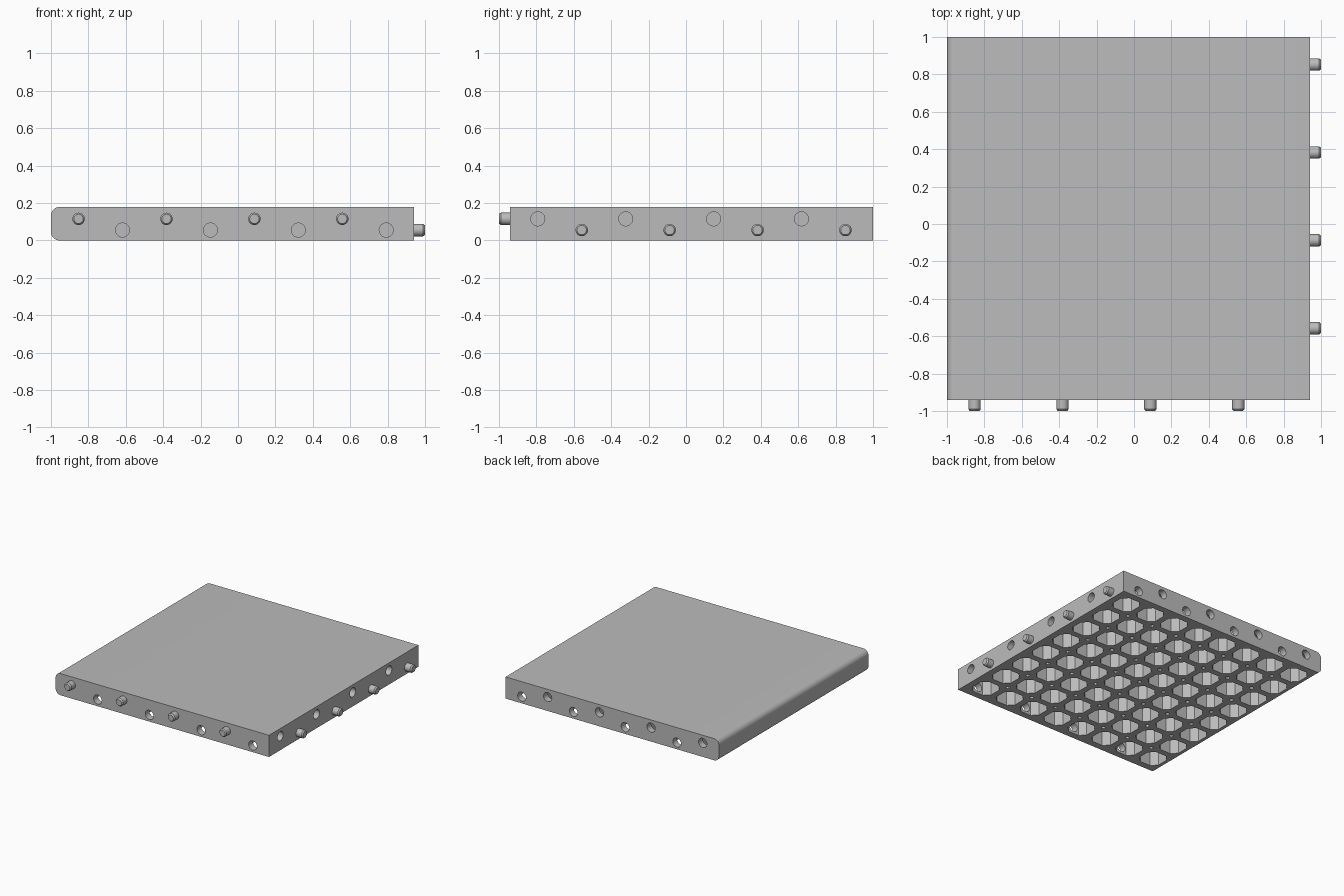
import bpy, bmesh
from math import pi, sin, cos
from mathutils import Matrix, Vector

cube = bpy.data.objects.get("Cube")
if cube:
    bpy.data.objects.remove(cube, do_unlink=True)

HEIGHT, EDGE_R = 0.178, 0.045
PITCH, COUNT = 0.235, 8
LOW, HIGH = 0.055, 0.115          # the two rows of pegs and sockets
XS = [-0.03 + (i - 3.5) * PITCH for i in range(COUNT)]
YS = [0.03 + (i - 3.5) * PITCH for i in range(COUNT)]

grey = bpy.data.materials.new("light grey")
grey.use_nodes = True
colour = (0.5, 0.5, 0.5, 1)
grey.diffuse_color = colour
grey.node_tree.nodes["Principled BSDF"].inputs["Base Color"].default_value = colour


def make_object(name, bm):
    bmesh.ops.recalc_face_normals(bm, faces=bm.faces)
    mesh = bpy.data.meshes.new(name)
    bm.to_mesh(mesh)
    bm.free()
    mesh.materials.append(grey)
    obj = bpy.data.objects.new(name, mesh)
    bpy.context.collection.objects.link(obj)
    return obj


def prism(bm, points, offset):
    """Extrude a flat outline along offset."""
    face = bm.faces.new([bm.verts.new(p) for p in points])
    top = bmesh.ops.extrude_face_region(bm, geom=[face])["geom"]
    verts = [v for v in top if isinstance(v, bmesh.types.BMVert)]
    bmesh.ops.translate(bm, verts=verts, vec=offset)


def cylinder(bm, centre, axis, r1, r2, length, sides=32):
    turn = Vector((0, 0, 1)).rotation_difference(Vector(axis)).to_matrix().to_4x4()
    bmesh.ops.create_cone(bm, cap_ends=True, segments=sides, radius1=r1, radius2=r2,
                          depth=length, matrix=Matrix.Translation(centre) @ turn)


def activate(obj):
    bpy.ops.object.select_all(action='DESELECT')
    obj.select_set(True)
    bpy.context.view_layer.objects.active = obj


def cut(target, cutter):
    mod = target.modifiers.new("cut", 'BOOLEAN')
    mod.operation, mod.solver, mod.object = 'DIFFERENCE', 'EXACT', cutter
    activate(target)
    bpy.ops.object.modifier_apply(modifier=mod.name)
    bpy.data.objects.remove(cutter, do_unlink=True)


# Tile body with one fully rounded side
bm = bmesh.new()
outline = [(0.94, -0.94, 0), (0.94, -0.94, HEIGHT)]
for start, z in ((pi / 2, HEIGHT - EDGE_R), (pi, EDGE_R)):
    for i in range(9):
        a = start + i * pi / 16
        outline.append((-1 + EDGE_R + EDGE_R * cos(a), -0.94, z + EDGE_R * sin(a)))
prism(bm, outline, (0, 1.94, 0))
tile = make_object("tile_body", bm)

# Underside pockets with clipped corners
bm = bmesh.new()
half, clip = 0.0925, 0.045
for x in XS:
    for y in YS:
        corner = []
        for sx, sy in ((1, 1), (-1, 1), (-1, -1), (1, -1)):
            pair = [(x + sx * half, y + sy * (half - clip), -0.05),
                    (x + sx * (half - clip), y + sy * half, -0.05)]
            corner += pair if sx * sy > 0 else pair[::-1]
        prism(bm, corner, (0, 0, 0.205))
cut(tile, make_object("pocket_cutter", bm))

# Sockets through the outer walls and small bores where the ribs cross
bm = bmesh.new()
for i in range(COUNT):
    back_z = LOW if i % 2 else HIGH
    cylinder(bm, (XS[i], 0.99, back_z), (0, 1, 0), 0.0375, 0.0375, 0.14)
    if i % 2:
        cylinder(bm, (XS[i], -0.93, LOW), (0, 1, 0), 0.0375, 0.0375, 0.14)
    else:
        cylinder(bm, (0.93, YS[i], HIGH), (1, 0, 0), 0.0375, 0.0375, 0.14)
for x in XS[:-1]:
    for y in YS[:-1]:
        cylinder(bm, (x + PITCH / 2, y + PITCH / 2, 0.03), (0, 0, 1), 0.016, 0.016, 0.16, 12)
cut(tile, make_object("bore_cutter", bm))


# Connecting pegs with chamfered tips
def peg(name, base, axis):
    bm = bmesh.new()
    base, axis = Vector(base), Vector(axis)
    cylinder(bm, base + axis * 0.0175, axis, 0.033, 0.033, 0.065)
    cylinder(bm, base + axis * 0.055, axis, 0.033, 0.025, 0.01)
    bmesh.ops.remove_doubles(bm, verts=bm.verts, dist=0.0001)
    inner = [f for f in bm.faces if len(f.verts) > 4
             and abs((f.calc_center_median() - base).dot(axis) - 0.05) < 0.001]
    bmesh.ops.delete(bm, geom=inner, context='FACES_ONLY')
    return make_object(name, bm)


parts = [tile]
for n in range(4):
    parts.append(peg(f"front_peg_{n + 1}", (XS[2 * n], -0.94, HIGH), (0, -1, 0)))
    parts.append(peg(f"left_peg_{n + 1}", (0.94, YS[2 * n + 1], LOW), (1, 0, 0)))

for obj in parts:
    activate(obj)
    bpy.ops.object.shade_smooth_by_angle(angle=pi / 6)
